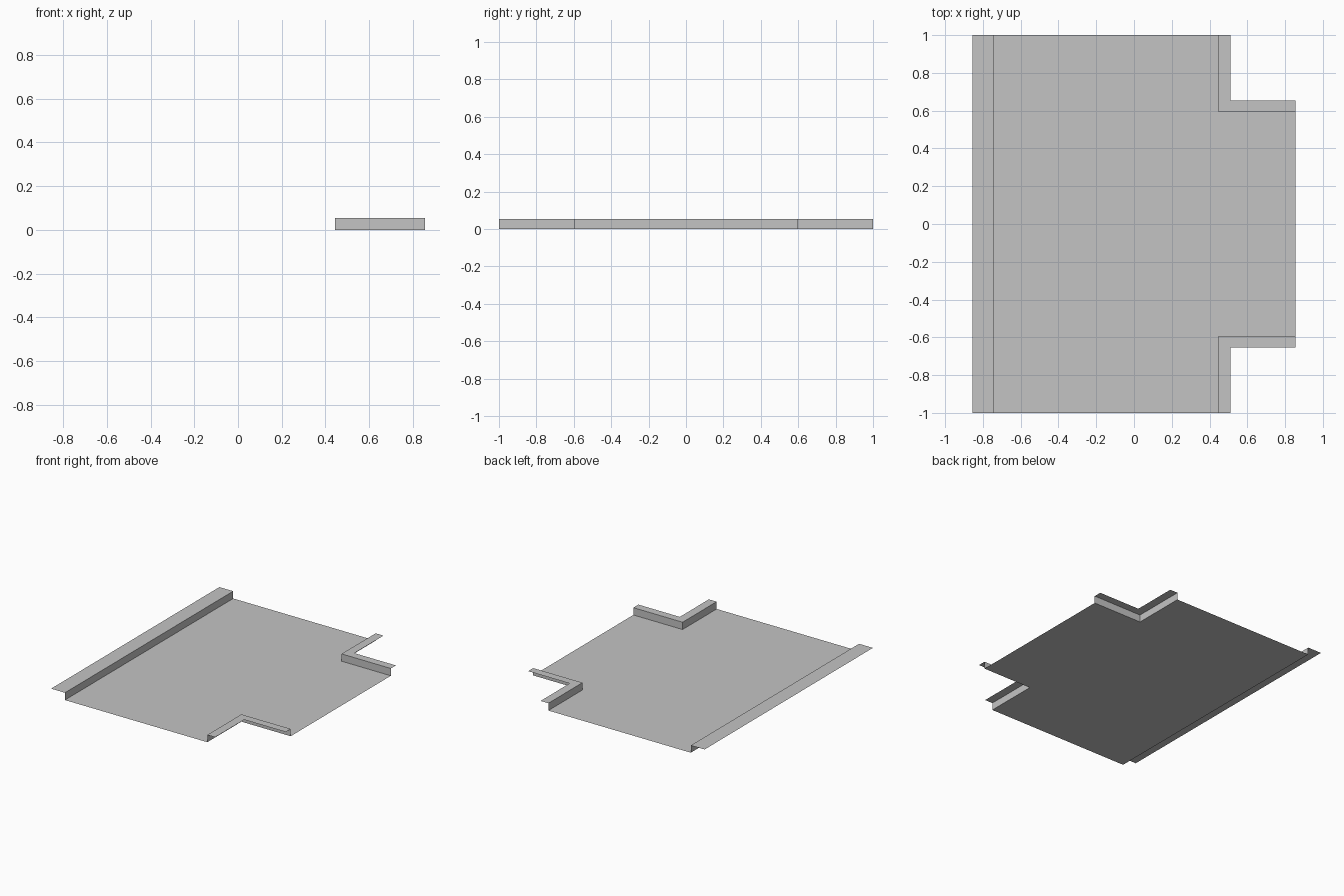
import bpy
import bmesh

cube = bpy.data.objects.get("Cube")
if cube:
    bpy.data.objects.remove(cube, do_unlink=True)

# Main dimensions
HEIGHT = 0.055
LEFT, RIGHT, END = -0.855, 0.855, 1.0
WALL_X = -0.74
NOTCH_X, NOTCH_Y = 0.445, 0.595
LIP_X, LIP_Y = 0.51, 0.655

grey = bpy.data.materials.new("light_grey")
grey.use_nodes = True
colour = (0.55, 0.55, 0.55, 1)
grey.diffuse_color = colour
grey.node_tree.nodes["Principled BSDF"].inputs["Base Color"].default_value = colour


def make_sheet(name, polygons):
    """Build a thin sheet object from a few flat polygons."""
    bm = bmesh.new()
    for points in polygons:
        bm.faces.new([bm.verts.new(p) for p in points])
    bmesh.ops.remove_doubles(bm, verts=bm.verts, dist=0.0001)
    mesh = bpy.data.meshes.new(name)
    bm.to_mesh(mesh)
    bm.free()
    mesh.materials.append(grey)
    obj = bpy.data.objects.new(name, mesh)
    bpy.context.collection.objects.link(obj)
    return obj


def flat(outline, z):
    return [(x, y, z) for x, y in outline]


def wall(a, b):
    return [(*a, 0), (*b, 0), (*b, HEIGHT), (*a, HEIGHT)]


# Floor sheet with two corners cut out
make_sheet("floor", [flat([
    (WALL_X, -END), (NOTCH_X, -END), (NOTCH_X, -NOTCH_Y), (RIGHT, -NOTCH_Y),
    (RIGHT, NOTCH_Y), (NOTCH_X, NOTCH_Y), (NOTCH_X, END), (WALL_X, END)], 0)])

# Long side wall with an outward lip
make_sheet("side_rail", [
    wall((WALL_X, END), (WALL_X, -END)),
    flat([(LEFT, -END), (WALL_X, -END), (WALL_X, END), (LEFT, END)], HEIGHT)])

# Corner walls with an L-shaped lip around each cut-out
for name, side in (("front_corner_rail", -1), ("back_corner_rail", 1)):
    inner = [(NOTCH_X, side * END), (NOTCH_X, side * NOTCH_Y), (RIGHT, side * NOTCH_Y)]
    outer = [(RIGHT, side * LIP_Y), (LIP_X, side * LIP_Y), (LIP_X, side * END)]
    polygons = [wall(inner[0], inner[1]), wall(inner[1], inner[2]),
                flat(inner + outer, HEIGHT)]
    if side < 0:
        polygons[2].reverse()
        polygons[:2] = [p[::-1] for p in polygons[:2]]
    make_sheet(name, polygons)
